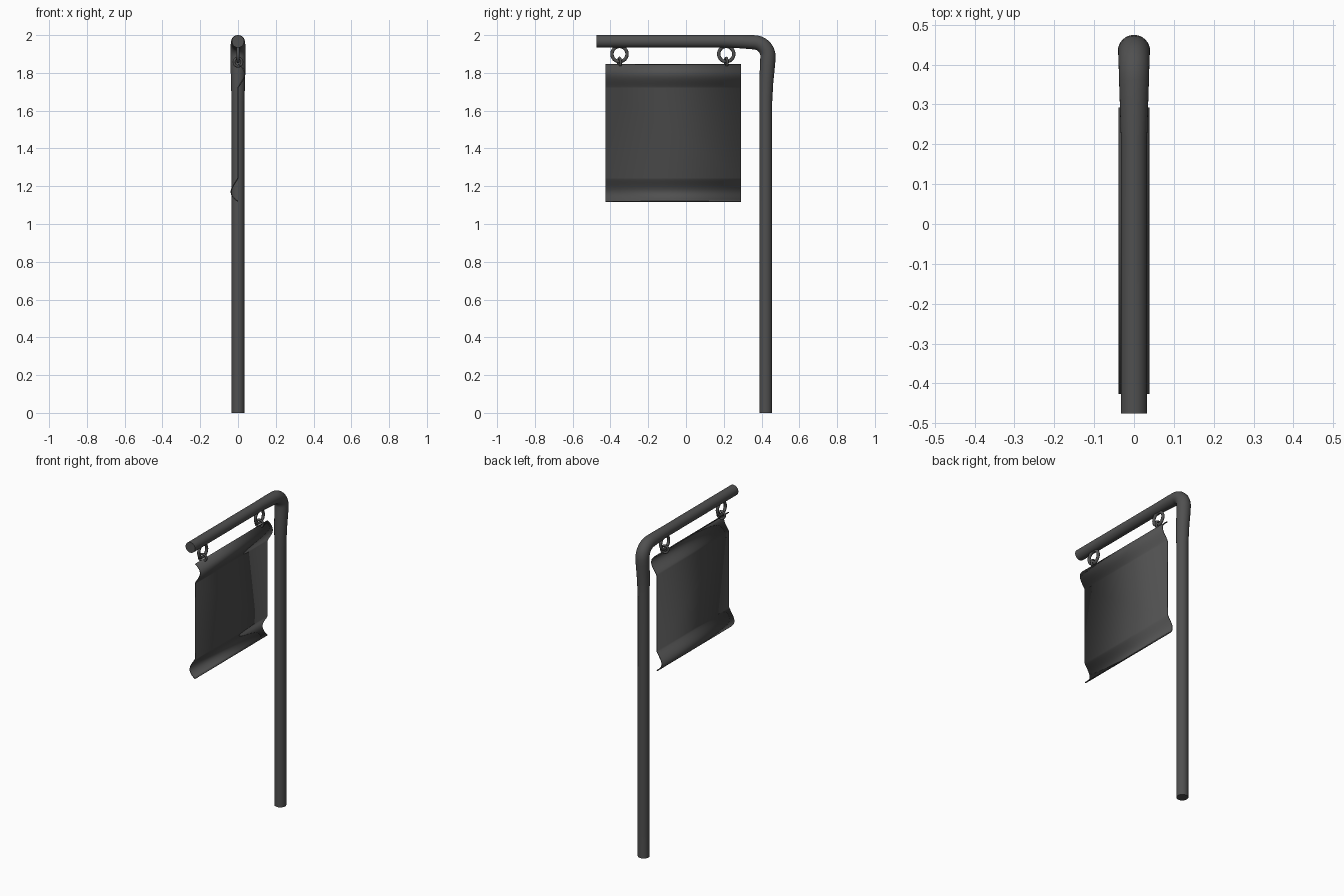
import bpy, bmesh, math
from mathutils import Vector

cube = bpy.data.objects.get("Cube")
if cube:
    bpy.data.objects.remove(cube, do_unlink=True)

iron = bpy.data.materials.new("dark_iron")
iron.use_nodes = True
COLOR = (0.08, 0.08, 0.08, 1)
iron.diffuse_color = COLOR
iron.node_tree.nodes["Principled BSDF"].inputs["Base Color"].default_value = COLOR


def finish(obj, angle=40):
    obj.data.materials.clear()
    obj.data.materials.append(iron)
    bpy.ops.object.select_all(action='DESELECT')
    obj.select_set(True)
    bpy.context.view_layer.objects.active = obj
    bpy.ops.object.shade_smooth_by_angle(angle=math.radians(angle))
    return obj


def bmesh_object(name, bm):
    bmesh.ops.recalc_face_normals(bm, faces=bm.faces[:])
    mesh = bpy.data.meshes.new(name)
    bm.to_mesh(mesh)
    bm.free()
    obj = bpy.data.objects.new(name, mesh)
    bpy.context.collection.objects.link(obj)
    return obj


def tube(name, path, sides=32):
    """Capped tube along (y, z, radius) points in the x = 0 plane."""
    bm = bmesh.new()
    rings = []
    for i, (y, z, r) in enumerate(path):
        a, b = path[max(i - 1, 0)], path[min(i + 1, len(path) - 1)]
        d = Vector((0, b[0] - a[0], b[1] - a[1])).normalized()
        n = Vector((0, -d.z, d.y))
        ring = []
        for k in range(sides):
            t = math.tau * k / sides
            ring.append(bm.verts.new(Vector((0, y, z)) + r * (math.cos(t) * n + math.sin(t) * Vector((1, 0, 0)))))
        rings.append(ring)
    for p, q in zip(rings, rings[1:]):
        for k in range(sides):
            m = (k + 1) % sides
            bm.faces.new((p[k], p[m], q[m], q[k]))
    bm.faces.new(rings[0])
    bm.faces.new(rings[-1])
    return finish(bmesh_object(name, bm))


# Post and arm, joined by a slightly swollen elbow
POST_Y, ARM_Z, R = 0.422, 1.967, 0.034
elbow = [(POST_Y + 0.003, 1.75, 0.037), (POST_Y + 0.01, 1.85, 0.040)]
BEND = 0.075
for i in range(9):
    t = math.radians(90 * i / 8)
    elbow.append((0.359 + BEND * math.cos(t), 1.887 + BEND * math.sin(t), 0.0405 - 0.003 * i / 8))
elbow += [(0.30, 1.965, 0.0355)]
tube("post_and_arm", [(POST_Y, 0, R), (POST_Y, 1.64, R)] + elbow
     + [(0.22, ARM_Z, R - 0.001), (-0.475, ARM_Z, R - 0.001)])

# Hanging panel: flat sheet whose top and bottom edges curl opposite ways
MID_Z, HALF, CURL, SHEET = 1.4825, 0.3625, 0.125, 0.006
Y0, Y1 = -0.427, 0.292
half_profile = []
for i in range(17):
    u = i / 16
    # quick rise at the edge, softer return to the flat sheet
    x = 0.036 * math.sin(math.pi * u ** 0.75) ** 1.2 if 0 < i < 16 else 0
    half_profile.append((x, HALF - CURL * u))
profile = half_profile + [(-x, -z) for x, z in reversed(half_profile)]
bm = bmesh.new()
rows = [[bm.verts.new((x, y, MID_Z + z)) for y in (Y0, Y1)] for x, z in profile]
for p, q in zip(rows, rows[1:]):
    bm.faces.new((p[0], p[1], q[1], q[0]))
panel = bmesh_object("sign_panel", bm)
solid = panel.modifiers.new("thickness", 'SOLIDIFY')
solid.thickness = SHEET
solid.offset = 0
finish(panel)


def ring(name, location, rotation, major, minor):
    bpy.ops.mesh.primitive_torus_add(location=location, rotation=rotation, major_radius=major,
                                     minor_radius=minor, major_segments=32, minor_segments=12)
    obj = bpy.context.object
    obj.name = name
    return finish(obj, 60)


# Two pairs of linked rings: a large one under the arm, a small one through the panel
for label, y in (("front", -0.352), ("back", 0.213)):
    ring(label + "_large_ring", (0, y, 1.90), (0, math.pi / 2, 0), 0.040, 0.009)
    ring(label + "_small_ring", (0, y, 1.857), (math.pi / 2, 0, math.radians(15)), 0.022, 0.007)
